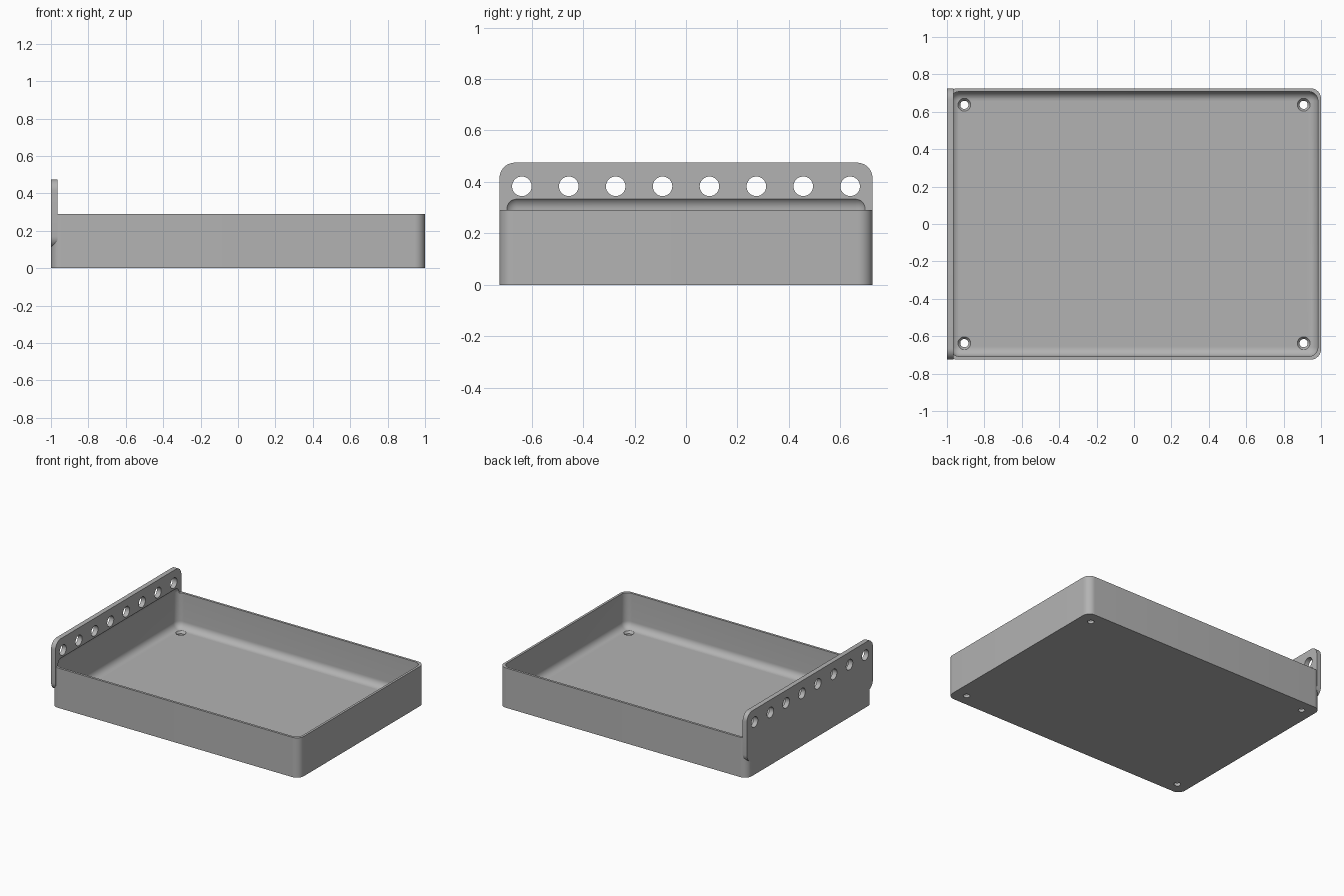
import bpy, bmesh, math
from mathutils import Matrix, Vector

if "Cube" in bpy.data.objects:
    bpy.data.objects.remove(bpy.data.objects["Cube"])

HALF_W, HALF_D, HEIGHT = 1.0, 0.725, 0.29
WALL, FLOOR = 0.017, 0.035
PLATE_T, PLATE_BOTTOM, PLATE_TOP = 0.035, 0.11, 0.475

grey = bpy.data.materials.new("matte grey")
grey.use_nodes = True
colour = (0.45, 0.45, 0.45, 1)
grey.diffuse_color = colour
grey.node_tree.nodes["Principled BSDF"].inputs["Base Color"].default_value = colour


def finish(name, bm):
    bmesh.ops.recalc_face_normals(bm, faces=bm.faces)
    mesh = bpy.data.meshes.new(name)
    bm.to_mesh(mesh)
    bm.free()
    mesh.materials.append(grey)
    obj = bpy.data.objects.new(name, mesh)
    bpy.context.collection.objects.link(obj)
    return obj


def rounded_box(name, low, high, radius, axis=None):
    """Box with rounded edges: only those along one axis, or all of them."""
    low, high = Vector(low), Vector(high)
    bm = bmesh.new()
    bmesh.ops.create_cube(bm, size=1)
    bmesh.ops.scale(bm, vec=high - low, verts=bm.verts)
    bmesh.ops.translate(bm, vec=(low + high) / 2, verts=bm.verts)
    edges = [e for e in bm.edges if axis is None
             or abs((e.verts[0].co - e.verts[1].co).normalized()[axis]) > 0.9]
    bmesh.ops.bevel(bm, geom=edges, offset=radius, segments=10,
                    profile=0.5, affect='EDGES')
    return finish(name, bm)


def drill(name, centre, r_low, r_high, depth, sideways=False):
    bm = bmesh.new()
    bmesh.ops.create_cone(bm, cap_ends=True, segments=32, radius1=r_low,
                          radius2=r_high, depth=depth)
    if sideways:
        bmesh.ops.rotate(bm, verts=bm.verts, matrix=Matrix.Rotation(math.pi / 2, 3, 'Y'))
    bmesh.ops.translate(bm, vec=centre, verts=bm.verts)
    return finish(name, bm)


def combine(target, tool, operation):
    mod = target.modifiers.new(operation.lower(), 'BOOLEAN')
    mod.operation, mod.object, mod.solver = operation, tool, 'EXACT'
    bpy.context.view_layer.objects.active = target
    bpy.ops.object.modifier_apply(modifier=mod.name)
    bpy.data.objects.remove(tool)


# Tray body with rounded upright corners
tray = rounded_box("tray", (-HALF_W, -HALF_D, 0), (HALF_W, HALF_D, HEIGHT), 0.055, axis=2)

# Upright mounting plate flush with the end wall
plate = rounded_box("mounting_plate", (-HALF_W, -HALF_D, PLATE_BOTTOM),
                    (PLATE_T - HALF_W, HALF_D, PLATE_TOP), 0.06, axis=0)
combine(tray, plate, 'UNION')

# Hollow with filleted edges, reaching a little way up the plate
hollow = rounded_box("hollow_cutter", (WALL - HALF_W, WALL - HALF_D, FLOOR),
                     (HALF_W - WALL, HALF_D - WALL, 0.345), 0.05)
combine(tray, hollow, 'DIFFERENCE')

# Row of holes along the plate
for i in range(8):
    y = -0.638 + i * 0.1823
    combine(tray, drill("plate_hole", (-0.98, y, 0.383), 0.038, 0.038, 0.1, True), 'DIFFERENCE')

# Countersunk screw holes in the floor corners
for x in (-0.907, 0.907):
    for y in (-0.637, 0.637):
        combine(tray, drill("screw_hole", (x, y, 0.02), 0.022, 0.022, 0.1), 'DIFFERENCE')
        combine(tray, drill("countersink", (x, y, 0.03), 0.022, 0.038, 0.02), 'DIFFERENCE')

# Smooth curves, sharp corners
bpy.ops.object.select_all(action='DESELECT')
tray.select_set(True)
bpy.context.view_layer.objects.active = tray
bpy.ops.object.shade_smooth_by_angle(angle=math.radians(30))
